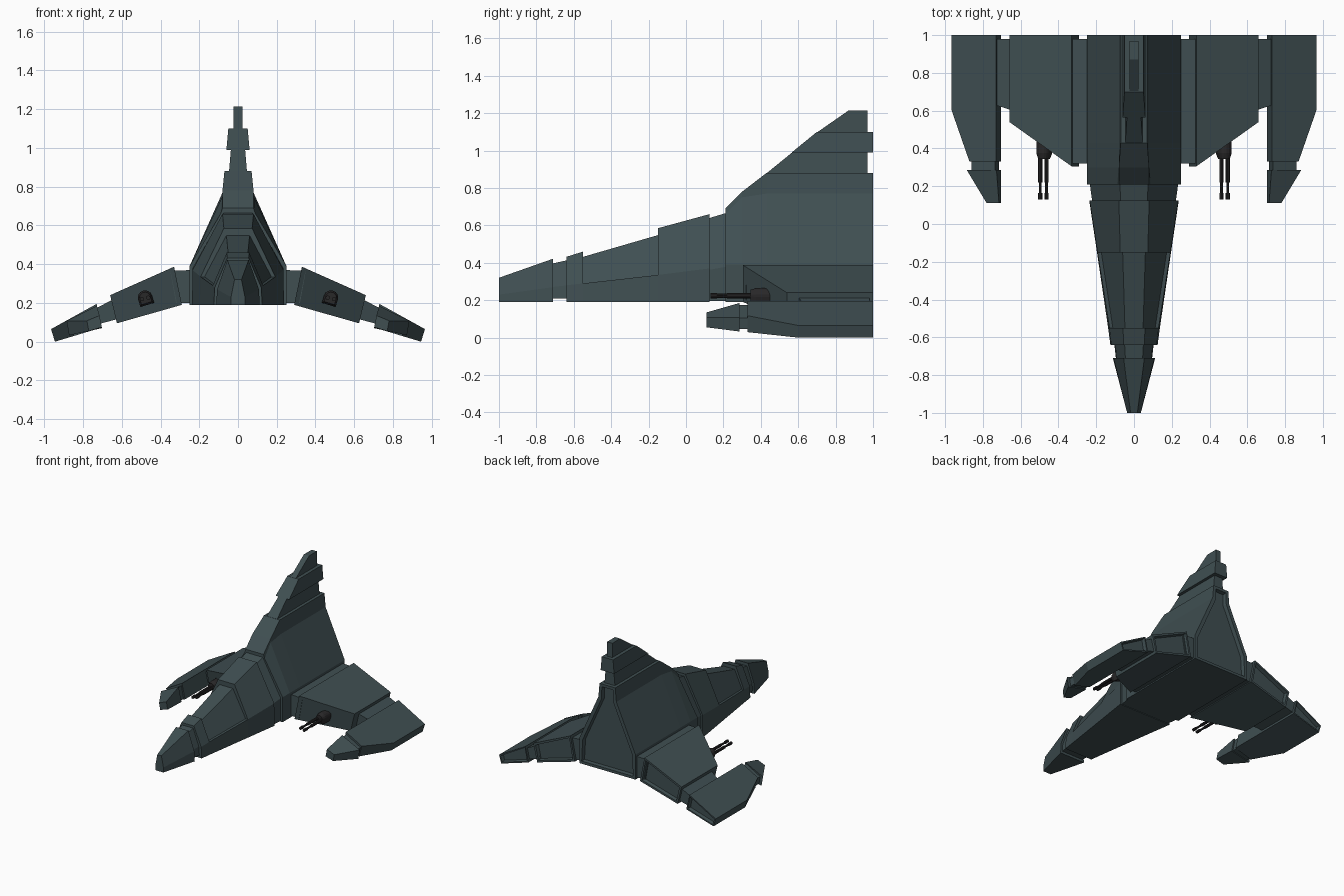
import bpy, bmesh, math
from mathutils import Vector, Matrix

if "Cube" in bpy.data.objects:
    bpy.data.objects.remove(bpy.data.objects["Cube"])


def material(name, rgb):
    m = bpy.data.materials.new(name)
    m.diffuse_color = (*rgb, 1)
    m.use_nodes = True
    m.node_tree.nodes["Principled BSDF"].inputs["Base Color"].default_value = m.diffuse_color
    return m


HULL = material("hull_paint", (0.05, 0.077, 0.083))
GUN = material("gun_metal", (0.022, 0.021, 0.022))


def finish(name, bm, mat=HULL, mirror=False, recess=None):
    """Clean the mesh, optionally sink a panel in the rear face, make the object."""
    bmesh.ops.remove_doubles(bm, verts=bm.verts, dist=1e-5)
    bmesh.ops.recalc_face_normals(bm, faces=bm.faces)
    if recess:
        rear = max((f for f in bm.faces if f.normal.y > 0.95),
                   key=lambda f: f.calc_center_median().y)
        bmesh.ops.inset_region(bm, faces=[rear], thickness=recess)
        bmesh.ops.inset_region(bm, faces=[rear], thickness=0.006, depth=-0.03)
    me = bpy.data.meshes.new(name)
    bm.to_mesh(me)
    bm.free()
    me.materials.append(mat)
    ob = bpy.data.objects.new(name, me)
    bpy.context.collection.objects.link(ob)
    if mirror:
        ob.modifiers.new("mirror", "MIRROR")
    return ob


def skin(bm, rings):
    rings = [[bm.verts.new(p) for p in r] for r in rings]
    n = len(rings[0])
    for a, b in zip(rings, rings[1:]):
        for i in range(n):
            j = (i + 1) % n
            bm.faces.new((a[i], a[j], b[j], b[i]))
    bm.faces.new(rings[0])
    bm.faces.new(rings[-1])


def body(name, sections, recess=None):
    """Symmetric loft along y; each section is (y, right-half outline bottom to top)."""
    bm = bmesh.new()
    skin(bm, [[(x, y, z) for x, z in half] + [(-x, y, z) for x, z in reversed(half)]
              for y, half in sections])
    return finish(name, bm, recess=recess)


def loft(name, sections):
    """Mirrored loft along y of one-sided outlines."""
    bm = bmesh.new()
    skin(bm, [[(x, y, z) for x, z in o] for y, o in sections])
    return finish(name, bm, mirror=True)


def slab(name, root, tip, plan, recess=None):
    """Tapered wing: root/tip give (bottom, top) xz points, plan gives (span fraction, y)."""
    bm = bmesh.new()
    rings = []
    for k in (0, 1):
        a, b = Vector(root[k]), Vector(tip[k])
        rings.append([(a.lerp(b, t).x, y, a.lerp(b, t).y) for t, y in plan])
    skin(bm, rings)
    return finish(name, bm, mirror=True, recess=recess)


# Main hull with the shoulder rising into the tail
body("main_hull", [
    (0.21, [(.25, .19), (.25, .39), (.09, .66), (.08, .69)]),
    (0.30, [(.25, .19), (.25, .39), (.08, .75), (.08, .78)]),
    (0.43, [(.25, .19), (.25, .39), (.08, .77), (.07, .88)]),
    (1.00, [(.25, .19), (.25, .39), (.08, .77), (.07, .88)])], recess=0.03)

# Stepped tail fin: (name, z0, z1, half widths, front y low/high, back y)
for name, z0, z1, w0, w1, y0, y1, yb in (
        ("fin_lower", .87, 1.00, .047, .036, .42, .58, .97),
        ("fin_middle", .99, 1.10, .060, .050, .565, .70, 1.0),
        ("fin_top", 1.09, 1.215, .023, .023, .69, .87, .97)):
    bm = bmesh.new()
    skin(bm, [[(-w, y, z), (w, y, z), (w, yb, z), (-w, yb, z)]
              for w, y, z in ((w0, y0, z0), (w1, y1, z1))])
    finish(name, bm)

# Neck joints between the body segments
body("rear_neck", [
    (0.11, [(.22, .195), (.22, .36), (.07, .635)]),
    (0.22, [(.235, .195), (.235, .38), (.075, .668)])])
body("front_neck", [
    (-0.72, [(.095, .21), (.09, .27), (.045, .395)]),
    (-0.63, [(.105, .21), (.10, .28), (.05, .415)])])

# Forward fuselage with the sunken canopy panels
body("forward_fuselage", [
    (-0.64, [(.125, .19), (.12, .28), (.12, .28), (.055, .432)]),
    (-0.55, [(.137, .19), (.13, .29), (.13, .29), (.058, .46)]),
    (-0.55, [(.137, .19), (.13, .29), (.112, .29), (.048, .432)]),
    (-0.15, [(.196, .19), (.193, .335), (.173, .335), (.06, .548)]),
    (-0.15, [(.196, .19), (.193, .335), (.193, .335), (.073, .585)]),
    (0.125, [(.237, .19), (.235, .37), (.235, .37), (.08, .66)])])

# Nose cone
body("nose", [
    (-1.0, [(.036, .19), (.036, .23), (.018, .32)]),
    (-0.71, [(.112, .19), (.108, .27), (.055, .422)])])

# Wings and their joints
slab("wing_root_joint", [(.24, .20), (.24, .37)], [(.32, .20), (.35, .365)],
     [(0, .32), (1, .32), (1, .98), (0, .98)])
slab("inner_wing", [(.29, .19), (.33, .387)], [(.625, .095), (.66, .24)],
     [(0, .305), (1, .54), (1, 1), (0, 1)], recess=0.022)
slab("wing_mid_joint", [(.61, .12), (.64, .22)], [(.715, .092), (.735, .172)],
     [(0, .60), (1, .63), (1, .98), (0, .98)])
slab("outer_wing", [(.703, .073), (.73, .195)], [(.945, 0), (.965, .065)],
     [(0, .33), (.6, .33), (1, .60), (1, 1), (0, 1)], recess=0.014)
loft("wingtip_joint", [
    (.27, [(.715, .075), (.735, .175), (.86, .105), (.85, .045)]),
    (.34, [(.715, .075), (.735, .175), (.86, .105), (.85, .045)])])
loft("wingtip_prong", [
    (.11, [(.703, .075), (.715, .135), (.78, .108), (.77, .055)]),
    (.285, [(.703, .070), (.728, .185), (.885, .108), (.872, .033)])])

# Gun turret: arched housing tilted with the wing
tilt = math.radians(17)
arch = [(-.037, -.04), (.037, -.04)] + [
    (.037 * math.cos(a), .037 * math.sin(a)) for a in (math.pi * i / 8 for i in range(9))]


def arch_at(scale):
    return [(.48 + scale * (x * math.cos(tilt) + z * math.sin(tilt)),
             .228 + scale * (z * math.cos(tilt) - x * math.sin(tilt))) for x, z in arch]


turret = loft("gun_turret", [(.345, arch_at(.75)), (.375, arch_at(1)), (.47, arch_at(1))])
turret.data.materials[0] = GUN

# Twin barrels with thicker muzzles and sleeves
bm = bmesh.new()
for x, z in ((.463, .227), (.496, .220)):
    for r, y0, y1 in ((.008, .14, .38), (.0115, .13, .165), (.0115, .22, .37)):
        bmesh.ops.create_cone(
            bm, cap_ends=True, segments=10, radius1=r, radius2=r, depth=y1 - y0,
            matrix=Matrix.Translation((x, (y0 + y1) / 2, z)) @ Matrix.Rotation(math.pi / 2, 4, 'X'))
finish("gun_barrels", bm, GUN, mirror=True)
